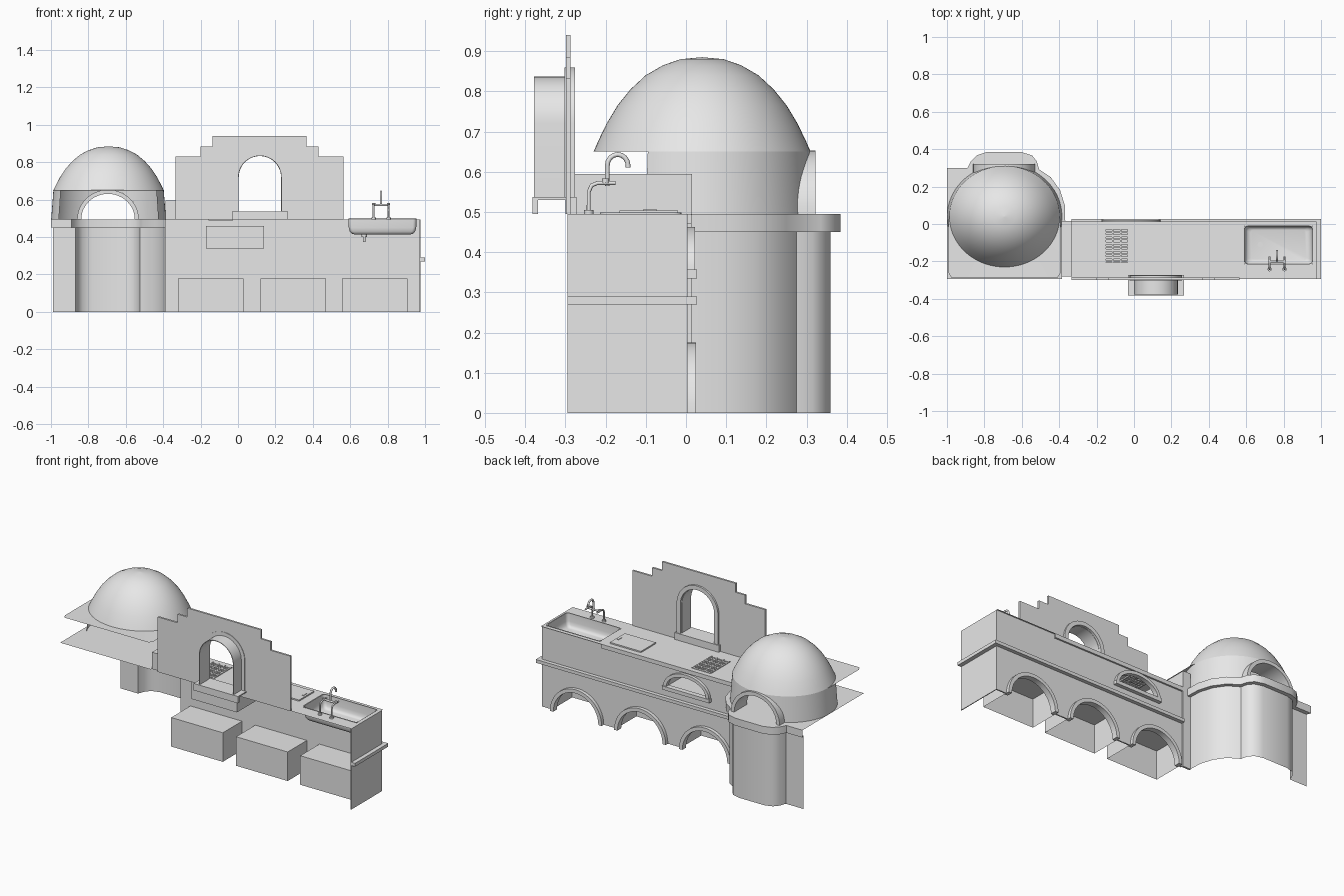
import bpy, bmesh, math
from mathutils import Vector

cube = bpy.data.objects.get("Cube")
if cube:
    bpy.data.objects.remove(cube)

plaster = bpy.data.materials.new("light_grey")
plaster.use_nodes = True
plaster.diffuse_color = (0.8, 0.8, 0.8, 1)
plaster.node_tree.nodes["Principled BSDF"].inputs["Base Color"].default_value = (0.8, 0.8, 0.8, 1)


def finish(name, bm, smooth=False, merge=0.0001):
    bmesh.ops.remove_doubles(bm, verts=bm.verts, dist=merge)
    bmesh.ops.recalc_face_normals(bm, faces=bm.faces)
    mesh = bpy.data.meshes.new(name)
    bm.to_mesh(mesh)
    bm.free()
    mesh.materials.append(plaster)
    obj = bpy.data.objects.new(name, mesh)
    bpy.context.collection.objects.link(obj)
    if smooth:
        bpy.ops.object.select_all(action='DESELECT')
        obj.select_set(True)
        bpy.context.view_layer.objects.active = obj
        bpy.ops.object.shade_smooth_by_angle(angle=math.radians(40))
    return obj


def box(name, lo, hi, skip=()):
    """Box between two corners; faces whose normal is in skip are left open."""
    bm = bmesh.new()
    bmesh.ops.create_cube(bm, size=1)
    bm.normal_update()
    gone = [f for f in bm.faces if any(f.normal.dot(Vector(s)) > 0.9 for s in skip)]
    bmesh.ops.delete(bm, geom=gone, context='FACES')
    for v in bm.verts:
        v.co = [lo[i] + (v.co[i] + 0.5) * (hi[i] - lo[i]) for i in range(3)]
    return finish(name, bm)


def plate(name, outline, y0, y1, smooth=False):
    """Extrude an XZ outline from y0 to y1."""
    bm = bmesh.new()
    face = bm.faces.new([bm.verts.new((x, y0, z)) for x, z in outline])
    new = bmesh.ops.extrude_face_region(bm, geom=[face], use_keep_orig=True)["geom"]
    for v in new:
        if isinstance(v, bmesh.types.BMVert):
            v.co.y = y1
    bmesh.ops.triangulate(bm, faces=[f for f in bm.faces if len(f.verts) > 4])
    return finish(name, bm, smooth)


def arc(cx, z, rx, rz, n=24):
    """Half ellipse from left to right."""
    return [(cx - rx * math.cos(math.pi * i / n), z + rz * math.sin(math.pi * i / n)) for i in range(n + 1)]


def arch(name, cx, z, rx, rz, width, y0, y1, leg=0.0):
    """Arched band with optional straight legs below the spring line."""
    def side(rx, rz):
        pts = arc(cx, z, rx, rz)
        return [(cx - rx, z - leg)] + pts + [(cx + rx, z - leg)] if leg else pts
    return plate(name, side(rx, rz) + side(rx - width, rz - width)[::-1], y0, y1, True)


def loft(name, rings, closed=True, cap=False, smooth=True, drop=None):
    bm = bmesh.new()
    rows = [[bm.verts.new(p) for p in ring] for ring in rings]
    n = len(rows[0])
    for a, b in zip(rows, rows[1:]):
        for i in range(n if closed else n - 1):
            j = (i + 1) % n
            bm.faces.new((a[i], a[j], b[j], b[i]))
    if cap:
        bm.faces.new(rows[-1])
    if drop:
        gone = [f for f in bm.faces if drop(f.calc_center_median())]
        bmesh.ops.delete(bm, geom=gone, context='FACES')
    return finish(name, bm, smooth)


def tube(name, points, radius):
    curve = bpy.data.curves.new(name, 'CURVE')
    curve.dimensions = '3D'
    curve.bevel_depth = radius
    curve.bevel_resolution = 2
    curve.use_fill_caps = True
    spline = curve.splines.new('POLY')
    spline.points.add(len(points) - 1)
    for p, co in zip(spline.points, points):
        p.co = (*co, 1)
    spline.use_smooth = True
    curve.materials.append(plaster)
    obj = bpy.data.objects.new(name, curve)
    bpy.context.collection.objects.link(obj)


LEFT, RIGHT, BACK, TOP = -0.335, 0.975, -0.295, 0.495
niches = [-0.145, 0.295, 0.73]
fire_x, fire_z = -0.015, 0.355

# Counter face: lower half with three arches, upper half with the fire arch
lower = [(LEFT, 0)]
for cx in niches:
    lower += arc(cx, 0, 0.155, 0.155)
plate("counter_face_lower", lower + [(RIGHT, 0), (RIGHT, fire_z), (LEFT, fire_z)], -0.004, 0.004)
upper = [(LEFT, fire_z)] + arc(fire_x, fire_z, 0.135, 0.09) + [(RIGHT, fire_z), (RIGHT, TOP), (LEFT, TOP)]
plate("counter_face_upper", upper, -0.004, 0.004)
for cx in niches:
    arch("niche_arch", cx, 0, 0.175, 0.175, 0.022, -0.012, 0.025)
    box("niche_box", (cx - 0.175, -0.19, 0), (cx + 0.175, -0.004, 0.178), [(0, 1, 0), (0, 0, -1)])
arch("fire_arch", fire_x, fire_z, 0.155, 0.108, 0.02, -0.005, 0.022)
box("fire_sill", (fire_x - 0.16, -0.005, 0.335), (fire_x + 0.16, 0.027, 0.357))
box("fire_box", (fire_x - 0.155, -0.21, 0.34), (fire_x + 0.155, -0.004, 0.458), [(0, 1, 0), (0, 0, 1)])

# Counter end, ledge and lip
box("counter_end", (RIGHT - 0.005, BACK, 0), (RIGHT, 0.004, TOP))
box("ledge_front", (LEFT, 0, 0.27), (1, 0.027, 0.29))
box("ledge_end", (RIGHT, BACK, 0.27), (1, 0, 0.29))
box("counter_lip", (LEFT, 0.003, 0.47), (0.565, 0.014, TOP))

# Counter top, open at the grill and the sink
xs = [LEFT, -0.155, -0.027, 0.59, 0.955, RIGHT]
ys = [BACK, -0.215, -0.205, -0.018, -0.01, 0.014]
bm = bmesh.new()
for i in range(5):
    for j in range(5):
        if (i == 1 and j == 2) or (i == 3 and 1 <= j <= 3):
            continue
        corners = [(i, j), (i + 1, j), (i + 1, j + 1), (i, j + 1)]
        bm.faces.new([bm.verts.new((xs[a], ys[b], TOP)) for a, b in corners])
finish("counter_top", bm)

# Grill
for i in range(4):
    x = -0.153 + i * 0.0405
    box("grill_rail", (x - 0.004, -0.205, 0.488), (x + 0.004, -0.018, 0.499))
for i in range(10):
    y = -0.2 + i * 0.0196
    w = 0.007 if i % 2 else 0.004
    box("grill_bar", (-0.155, y - w, 0.49), (-0.027, y + w, 0.498))

# Cutting board
box("cutting_board", (0.32, -0.165, TOP), (0.53, -0.02, 0.503))
box("board_grip", (0.508, -0.107, 0.503), (0.518, -0.072, 0.506))


# Sink basin, drain and tap
def basin_ring(scale, z):
    pts = []
    for k in range(4):
        for s in range(5):
            a = math.pi / 2 * (k + s / 4)
            cx = 0.165 if k in (0, 3) else -0.165
            cy = 0.083 if k < 2 else -0.083
            pts.append((0.7725 + scale * (cx + 0.019 * math.cos(a)),
                        -0.1125 + scale * (cy + 0.019 * math.sin(a)), z))
    return pts


loft("sink_basin", [basin_ring(*p) for p in
     ((1.02, 0.499), (0.99, 0.498), (0.98, 0.45), (0.95, 0.43), (0.89, 0.418), (0.8, 0.414))], cap=True)
tube("drain", [(0.675, -0.11, 0.419), (0.675, -0.11, 0.4)], 0.015)
tube("drain_pipe", [(0.675, -0.11, 0.414), (0.675, -0.11, 0.375)], 0.007)
for x in (0.725, 0.805):
    tube("tap_foot", [(x, -0.242, TOP), (x, -0.242, 0.505)], 0.012)
    tube("tap_leg", [(x, -0.242, TOP), (x, -0.242, 0.55), (x, -0.235, 0.566),
                     (x, -0.22, 0.572), (x, -0.175, 0.572)], 0.005)
    tube("tap_handle", [(x, -0.2, 0.572), (x, -0.2, 0.583)], 0.009)
tube("tap_bridge", [(0.725, -0.2, 0.572), (0.805, -0.2, 0.572)], 0.006)
swan = [(0.765, -0.17 - 0.026 * math.cos(t * math.pi / 8), 0.615 + 0.028 * math.sin(t * math.pi / 8)) for t in range(9)]
tube("tap_spout", [(0.765, -0.196, 0.565)] + swan + [(0.765, -0.144, 0.61)], 0.006)

# Stepped back wall with arched window
win_x, win_z, win_r = 0.117, 0.72, 0.115
wall = [(LEFT, TOP), (win_x - win_r, TOP)] + arc(win_x, win_z, win_r, win_r) + [(win_x + win_r, TOP), (0.565, TOP)]
steps = [(0.565, 0.832), (0.43, 0.832), (0.43, 0.885), (0.365, 0.885), (0.365, 0.94)]
mirrored = [(0.23 - x, z) for x, z in reversed(steps)]
plate("back_wall", wall + steps + mirrored, -0.299, -0.287)
arch("window_frame", win_x, win_z, 0.14, 0.14, 0.025, -0.302, -0.276, 0.185)
arch("window_tunnel", win_x, win_z, win_r + 0.002, win_r + 0.002, 0.004, -0.378, -0.29, 0.185)
x0, x1 = win_x - 0.15, win_x + 0.15
box("window_sill", (x0, -0.382, 0.53), (x1, -0.272, 0.537))
box("sill_back_lip", (x0, -0.382, TOP), (x1, -0.368, 0.537))
box("sill_front_lip", (x0, -0.3, TOP), (x1, -0.272, 0.537))

# Divider between counter and oven
box("divider", (-0.387, -0.28, TOP - 0.003), (LEFT, 0.015, 0.595), [(0, 0, -1)])
box("divider_front", (-0.39, 0.002, 0), (LEFT, 0.014, TOP))

# Oven base: wavy skin, slab rim and slab top
base = [(-0.99, 0.275), (-0.87, 0.275), (-0.855, 0.315), (-0.83, 0.345), (-0.78, 0.36), (-0.61, 0.36),
        (-0.56, 0.345), (-0.535, 0.315), (-0.525, 0.275), (-0.46, 0.235), (-0.415, 0.17), (-0.39, 0.09), (-0.387, 0)]
rim = [(-1, 0.3), (-0.89, 0.3), (-0.873, 0.335), (-0.84, 0.367), (-0.79, 0.384), (-0.6, 0.384),
       (-0.545, 0.367), (-0.52, 0.335), (-0.507, 0.292), (-0.445, 0.25), (-0.395, 0.18), (-0.37, 0.1), (-0.367, 0)]
rings = [[(x, y, z) for x, y in pts] for pts, z in ((base, 0), (base, 0.45), (rim, 0.45), (rim, TOP))]
loft("oven_base", rings, closed=False)
bm = bmesh.new()
top = bm.faces.new([bm.verts.new((x, y, TOP)) for x, y in rim + [(-0.385, 0), (-0.385, BACK), (-1, BACK)]])
bmesh.ops.triangulate(bm, faces=[top])
finish("oven_slab", bm)

# Oven dome: rounded shell, square flare at the back, arched mouth at the front
DX, DY, N = -0.692, 0.04, 96
profile = [(0.004, 0.885), (0.2, 0.88), (0.36, 0.865), (0.52, 0.84), (0.66, 0.805),
           (0.78, 0.765), (0.88, 0.72), (0.96, 0.675), (1, 0.65)]
angles = [2 * math.pi * i / N for i in range(N)]


def dome_ring(r, z):
    return [(DX + 0.295 * r * math.cos(a), DY + 0.27 * r * math.sin(a), z) for a in angles]


def flare(a):
    """Point on the rectangular border behind the dome."""
    c, s = math.cos(a), math.sin(a)
    if s >= -0.05:
        return DX + 0.295 * c, DY + 0.27 * s, 0.65
    k = min(0.3 / max(abs(c), 0.001), 0.325 / -s)
    return DX + k * c, DY + k * s, 0.651


def in_mouth(p):
    return p.y > 0.1 and (p.x + 0.695) ** 2 + (p.z - TOP) ** 2 < 0.153 ** 2


loft("oven_dome", [dome_ring(*p) for p in profile] + [[flare(a) for a in angles]], drop=in_mouth)
side = [a - math.radians(30) for a in angles if a <= math.radians(240)]
walls = [[(DX + 0.295 * r * math.cos(a), DY + 0.27 * r * math.sin(a), 0.65 - 0.0155 * k) for a in side]
         for k in range(11) for r in [1 + 0.004 * k]]
loft("oven_wall", walls, closed=False, drop=in_mouth)
arch("oven_mouth", -0.695, TOP, 0.165, 0.158, 0.022, 0.2, 0.322)
